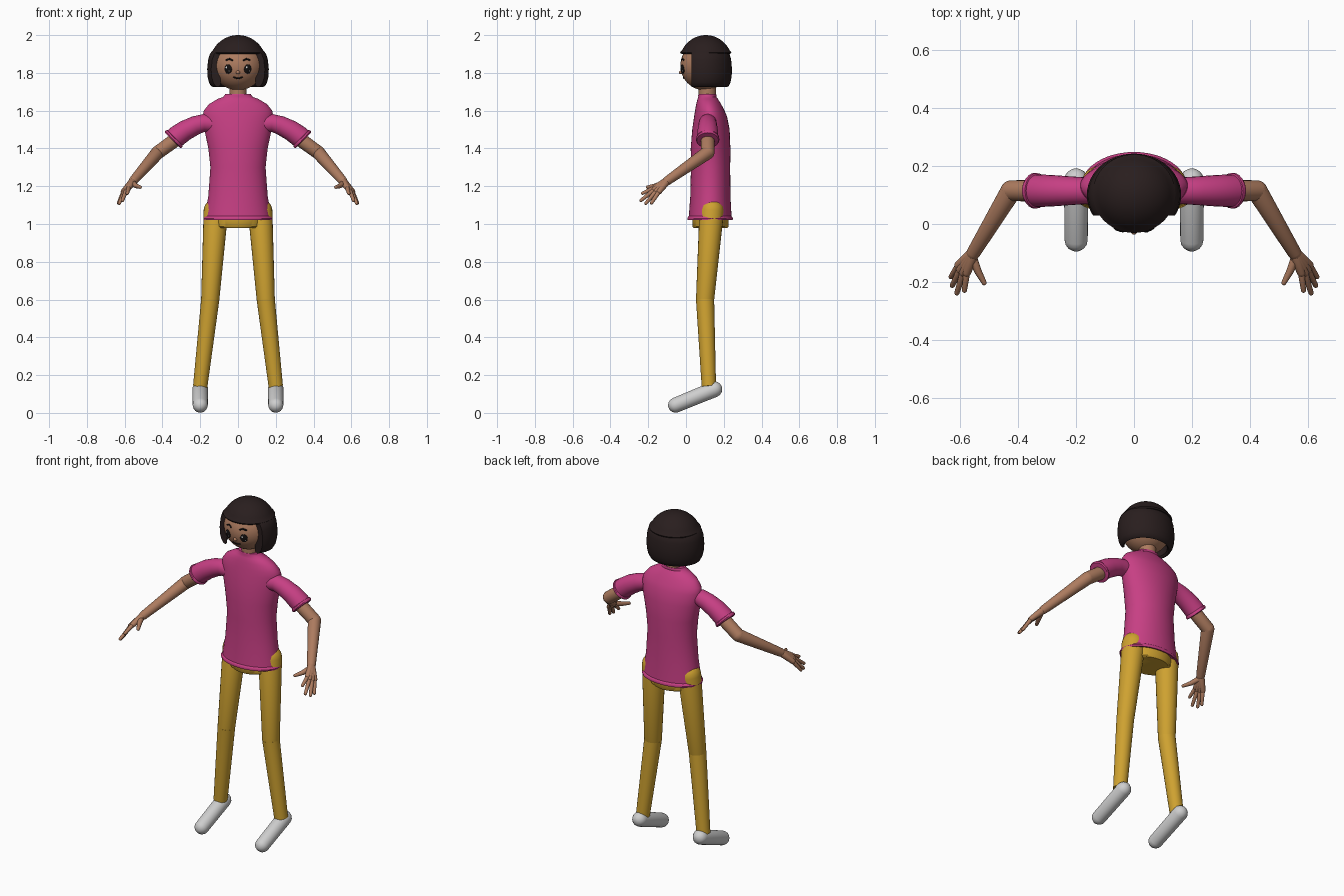
import bpy, bmesh
from math import sin, cos, pi, sqrt, radians
from mathutils import Vector, Matrix

cube = bpy.data.objects.get("Cube")
if cube:
    bpy.data.objects.remove(cube, do_unlink=True)

X, Y, Z = Vector((1, 0, 0)), Vector((0, 1, 0)), Vector((0, 0, 1))
parts = []


def material(name, r, g, b):
    m = bpy.data.materials.new(name)
    m.use_nodes = True
    m.diffuse_color = (r, g, b, 1)
    bsdf = next(n for n in m.node_tree.nodes if n.type == 'BSDF_PRINCIPLED')
    bsdf.inputs["Base Color"].default_value = (r, g, b, 1)
    return m


skin = material("skin brown", 0.42, 0.20, 0.115)
hair = material("hair dark brown", 0.022, 0.013, 0.013)
pink = material("shirt pink", 0.57, 0.05, 0.23)
yellow = material("trouser yellow", 0.62, 0.36, 0.03)
grey = material("shoe light grey", 0.62, 0.62, 0.62)
black = material("face black", 0.008, 0.006, 0.006)
white = material("eye white", 0.9, 0.9, 0.9)


def finish(name, bm, mat):
    bmesh.ops.recalc_face_normals(bm, faces=bm.faces[:])
    me = bpy.data.meshes.new(name)
    bm.to_mesh(me)
    bm.free()
    me.materials.append(mat)
    ob = bpy.data.objects.new(name, me)
    bpy.context.collection.objects.link(ob)
    parts.append(ob)
    return ob


def skin_rings(bm, rings, closed=False):
    """Bridge consecutive vertex rings with quads."""
    n = len(rings[0])
    pairs = list(zip(rings, rings[1:]))
    if closed:
        pairs.append((rings[-1], rings[0]))
    for a, b in pairs:
        for i in range(n):
            j = (i + 1) % n
            bm.faces.new((a[i], a[j], b[j], b[i]))
    if not closed:
        bm.faces.new(rings[0])
        bm.faces.new(rings[-1])


def ellipse(bm, c, u, v, ru, rv, n):
    return [bm.verts.new(c + u * ru * cos(2 * pi * i / n) + v * rv * sin(2 * pi * i / n))
            for i in range(n)]


def tube(name, pts, mat, rounded=True, n=24):
    """Round limb through (x, y, z, radius) points."""
    ps = [Vector(p[:3]) for p in pts]
    rs = [p[3] for p in pts]
    whole = (ps[-1] - ps[0]).normalized()
    ref = X if abs(whole.y) > 0.9 else Y
    tans = [(ps[min(i + 1, len(ps) - 1)] - ps[max(i - 1, 0)]).normalized()
            for i in range(len(ps))]
    stations = list(zip(ps, rs, tans))
    if rounded:
        angles = [radians(a) for a in (84, 66, 44, 22)]
        p, r, t = stations[0]
        head = [(p - t * r * sin(a), r * cos(a), t) for a in angles]
        p, r, t = stations[-1]
        tail = [(p + t * r * sin(a), r * cos(a), t) for a in reversed(angles)]
        stations = head + stations + tail
    bm = bmesh.new()
    rings = []
    for p, r, t in stations:
        u = ref.cross(t).normalized()
        rings.append(ellipse(bm, p, u, t.cross(u), r, r, n))
    skin_rings(bm, rings)
    return finish(name, bm, mat)


def stack(name, rows, mat, n=48, closed=False, cut_y=None):
    """Upright form from (z, half width, half depth, centre y) rows."""
    bm = bmesh.new()
    rings = [ellipse(bm, Vector((0, cy, z)), X, Y, rx, ry, n) for z, rx, ry, cy in rows]
    skin_rings(bm, rings, closed)
    if cut_y is not None:
        bmesh.ops.bisect_plane(bm, geom=bm.verts[:] + bm.edges[:] + bm.faces[:],
                               plane_co=(0, cut_y, 0), plane_no=-Y, clear_outer=True)
        bmesh.ops.holes_fill(bm, edges=[e for e in bm.edges if e.is_boundary], sides=0)
    return finish(name, bm, mat)


def ball(name, c, radii, mat, normal=None, seg=32):
    bm = bmesh.new()
    bmesh.ops.create_uvsphere(bm, u_segments=seg, v_segments=seg // 2, radius=1)
    turn = (-Y).rotation_difference(normal).to_matrix().to_4x4() if normal else Matrix()
    bm.transform(Matrix.Translation(c) @ turn @ Matrix.Diagonal((*radii, 1)))
    return finish(name, bm, mat)


# Head and neck
HEAD, HR = Vector((0, 0.10, 1.838)), Vector((0.135, 0.13, 0.13))
ball("head", HEAD, HR, skin, seg=48)
tube("neck", [(0, 0.113, 1.62, 0.046), (0, 0.113, 1.75, 0.046)], skin, rounded=False)


def on_face(x, z):
    """Point and outward normal on the front of the head."""
    dx, dz = x / HR.x, (z - HEAD.z) / HR.z
    p = Vector((x, HEAD.y - HR.y * sqrt(1 - dx * dx - dz * dz), z))
    d = p - HEAD
    return p, Vector([d[i] / HR[i] ** 2 for i in range(3)]).normalized()


def face_line(name, xs, zs, r, mat):
    tube(name, [(*on_face(x, z)[0], r) for x, z in zip(xs, zs)], mat, n=10)


# Face
for s, side in ((1, "left"), (-1, "right")):
    p, nrm = on_face(s * 0.052, 1.82)
    ball(side + "_eye", p, (0.021, 0.006, 0.025), black, nrm, 24)
    for k, (dx, dz, r) in enumerate(((-0.007, 0.009, 0.006), (0.007, -0.009, 0.004))):
        p, nrm = on_face(s * 0.052 + dx, 1.82 + dz)
        ball(side + "_eye_glint_" + str(k), p + nrm * 0.004, (r, 0.003, r), white, nrm, 12)
    face_line(side + "_eyebrow", [s * v for v in (0.03, 0.045, 0.062)],
              (1.867, 1.874, 1.868), 0.0045, black)
face_line("mouth", (-0.022, -0.01, 0, 0.01, 0.022),
          (1.777, 1.773, 1.772, 1.773, 1.777), 0.004, black)
p, nrm = on_face(0, 1.803)
ball("nose", p, (0.011, 0.012, 0.010), skin, nrm, 16)

# Hair: domed cap with a fringe edge, and a bob that is open at the face
cap = [(1.90, 0.125), (1.902, 0.139), (1.909, 0.143)]
cap += [(1.85 + 0.15 * sin(radians(a)), 0.15 * cos(radians(a))) for a in range(28, 90, 6)]
stack("hair_cap", [(z, r, r * 0.95, 0.105) for z, r in cap], hair)
bob = [(1.915, 0.135), (1.90, 0.149), (1.87, 0.158), (1.82, 0.163), (1.78, 0.161),
       (1.75, 0.154), (1.73, 0.143), (1.725, 0.132), (1.735, 0.122), (1.78, 0.122),
       (1.90, 0.122)]
stack("hair_bob", [(z, r, r * 0.88, 0.10) for z, r in bob], hair, closed=True, cut_y=0.03)

# Shirt body with rolled hem and collar
shirt = [(1.035, 0.165, 0.105, 0.128), (1.02, 0.174, 0.113, 0.128), (1.021, 0.182, 0.119, 0.128),
         (1.03, 0.184, 0.121, 0.128), (1.038, 0.179, 0.117, 0.128), (1.042, 0.174, 0.113, 0.128),
         (1.15, 0.157, 0.106, 0.129), (1.3, 0.146, 0.104, 0.13), (1.4, 0.157, 0.105, 0.13),
         (1.5, 0.178, 0.099, 0.132), (1.57, 0.187, 0.087, 0.13), (1.6, 0.181, 0.078, 0.126),
         (1.635, 0.153, 0.066, 0.12), (1.662, 0.108, 0.054, 0.115), (1.673, 0.078, 0.048, 0.113),
         (1.68, 0.073, 0.049, 0.113), (1.687, 0.068, 0.047, 0.113)]
stack("shirt", shirt, pink)

# Trouser hips
stack("hips", [(0.98, 0.115, 0.09, 0.13), (0.986, 0.124, 0.095, 0.13),
               (1.03, 0.135, 0.096, 0.13), (1.12, 0.13, 0.09, 0.13)], yellow)

# Limbs, built for both sides
for s, side in ((1, "left_"), (-1, "right_")):
    def limb(name, pts, mat, rounded=True, n=24):
        return tube(side + name, [(s * x, y, z, r) for x, y, z, r in pts], mat, rounded, n)

    limb("thigh", [(0.117, 0.136, 1.07, 0.065), (0.147, 0.101, 0.6, 0.048)], yellow)
    limb("shin", [(0.147, 0.101, 0.6, 0.048), (0.2, 0.121, 0.14, 0.038)], yellow, False)
    limb("shoe", [(0.2, 0.15, 0.125, 0.042), (0.2, -0.055, 0.041, 0.04)], grey)

    limb("sleeve", [(0.13, 0.115, 1.53, 0.045), (0.18, 0.115, 1.535, 0.047),
                    (0.225, 0.115, 1.522, 0.05), (0.28, 0.115, 1.495, 0.054),
                    (0.32, 0.115, 1.467, 0.056), (0.337, 0.115, 1.453, 0.056)], pink, False)
    limb("cuff", [(0.333, 0.115, 1.456, 0.056), (0.336, 0.115, 1.453, 0.061),
                  (0.343, 0.115, 1.447, 0.062), (0.347, 0.115, 1.443, 0.057)], pink, False)
    limb("upper_arm", [(0.25, 0.115, 1.505, 0.038), (0.425, 0.115, 1.378, 0.036)], skin)
    wrist = (0.555, -0.10, 1.228)
    limb("forearm", [(0.425, 0.115, 1.378, 0.036), (*wrist, 0.024)], skin)

    # Hand: one palm ray and one finger per knuckle, plus a thumb
    hand = {"index": ((0.578, -0.168, 1.192), (0.586, -0.229, 1.163)),
            "middle": ((0.590, -0.167, 1.182), (0.612, -0.238, 1.125)),
            "ring": ((0.600, -0.157, 1.175), (0.628, -0.212, 1.110)),
            "little": ((0.606, -0.142, 1.172), (0.632, -0.182, 1.112))}
    for finger, (knuckle, tip) in hand.items():
        limb(finger + "_palm", [(*wrist, 0.021), (*knuckle, 0.015)], skin, n=14)
        limb(finger + "_finger", [(*knuckle, 0.012), (*tip, 0.009)], skin, n=12)
    limb("thumb", [(0.557, -0.12, 1.215, 0.016), (0.540, -0.162, 1.202, 0.013),
                   (0.518, -0.203, 1.195, 0.009)], skin, n=12)

# Smooth shading with crisp rims
bpy.ops.object.select_all(action='DESELECT')
for ob in parts:
    ob.select_set(True)
bpy.context.view_layer.objects.active = parts[0]
bpy.ops.object.shade_smooth_by_angle(angle=radians(40))
